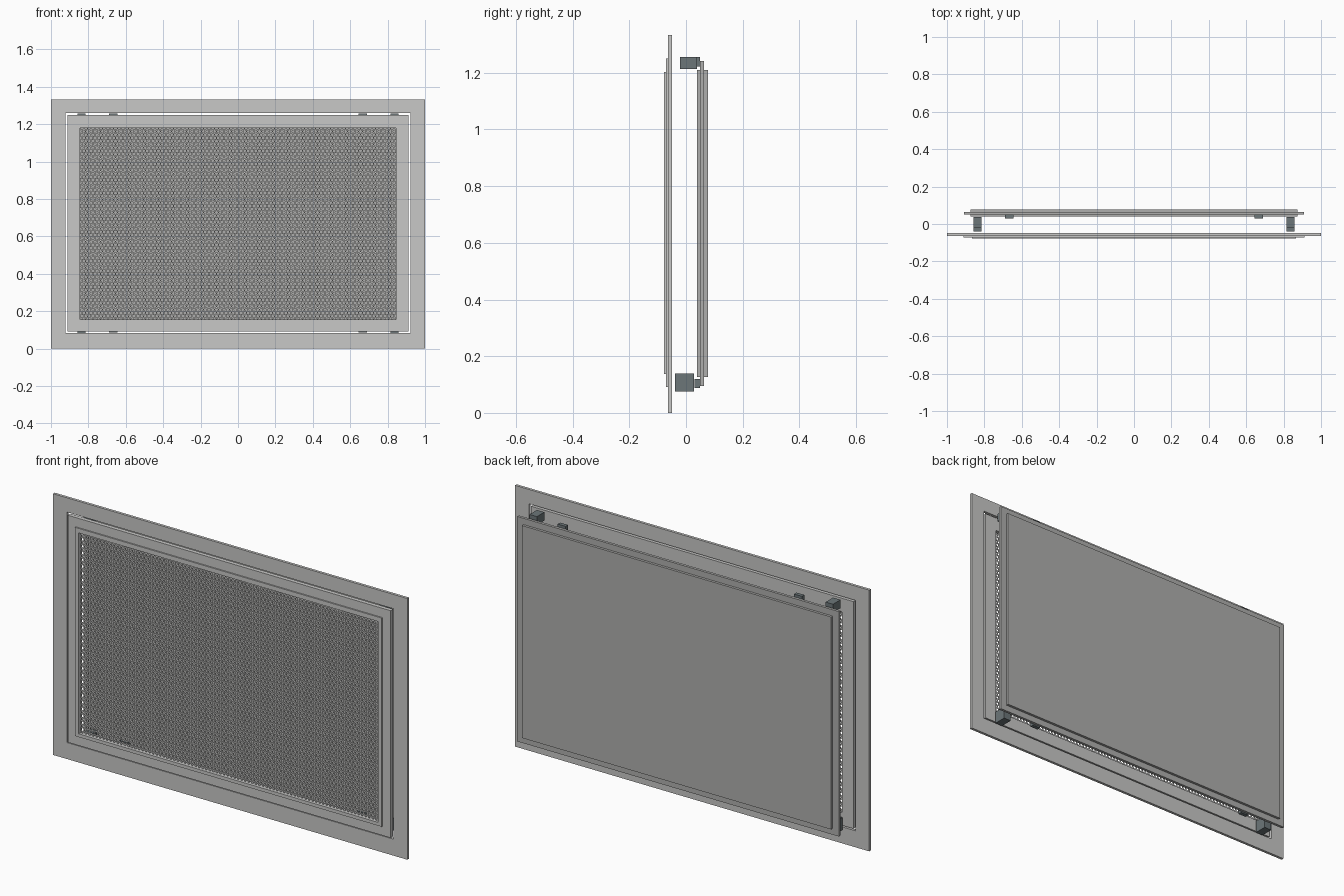
import bpy, bmesh, math

if "Cube" in bpy.data.objects:
    bpy.data.objects.remove(bpy.data.objects["Cube"])


def material(name, rgb):
    m = bpy.data.materials.new(name)
    m.diffuse_color = (*rgb, 1)
    m.use_nodes = True
    m.node_tree.nodes["Principled BSDF"].inputs["Base Color"].default_value = m.diffuse_color
    return m


FRAME = material("light grey metal", (0.58, 0.58, 0.57))
PANEL = material("mid grey panel", (0.43, 0.43, 0.42))
DARK = material("slate block", (0.15, 0.18, 0.19))


def finish(name, bm, mat):
    bmesh.ops.recalc_face_normals(bm, faces=bm.faces)
    me = bpy.data.meshes.new(name)
    bm.to_mesh(me)
    bm.free()
    me.materials.append(mat)
    ob = bpy.data.objects.new(name, me)
    bpy.context.collection.objects.link(ob)
    return ob


def box(name, x0, x1, y0, y1, z0, z1, mat):
    bm = bmesh.new()
    bmesh.ops.create_cube(bm, size=1)
    for v in bm.verts:
        v.co = (x1 if v.co.x > 0 else x0,
                y1 if v.co.y > 0 else y0,
                z1 if v.co.z > 0 else z0)
    return finish(name, bm, mat)


def ring(name, outer, inner, y0, y1, mat):
    """Rectangular frame; outer and inner are (half width, bottom, top)."""
    bm = bmesh.new()

    def loop(rect, y):
        w, b, t = rect
        return [bm.verts.new((x, y, z)) for x, z in
                ((-w, b), (w, b), (w, t), (-w, t))]

    loops = [loop(outer, y0), loop(outer, y1), loop(inner, y1), loop(inner, y0)]
    for a, b in zip(loops, loops[1:] + loops[:1]):
        for i in range(4):
            j = (i + 1) % 4
            bm.faces.new((a[i], a[j], b[j], b[i]))
    return finish(name, bm, mat)


# Wall frame, grille door frame and its raised lip
opening = (0.845, 0.155, 1.18)
ring("wall_frame", (1.0, 0.0, 1.333), (0.922, 0.084, 1.26), -0.063, -0.049, FRAME)
ring("door_frame", (0.911, 0.091, 1.25), opening, -0.071, -0.05, FRAME)
ring("door_lip", (0.866, 0.138, 1.203), opening, -0.078, -0.07, FRAME)

# Perforated sheet: staggered six-sided holes
pitch = 0.02
row_step = pitch * math.sqrt(3) / 2
bm = bmesh.new()
rows, cols = 60, 85
for r in range(rows):
    z = 0.6675 + (r - (rows - 1) / 2) * row_step
    for c in range(cols):
        x = (c - (cols - 1) / 2) * pitch + (0.25 if r % 2 else -0.25) * pitch
        rim, hole = [], []
        for k in range(6):
            a = math.radians(30 + 60 * k)
            for pts, rad in ((rim, pitch / math.sqrt(3)), (hole, 0.0078)):
                pts.append(bm.verts.new((x + rad * math.cos(a), -0.062,
                                         z + rad * math.sin(a))))
        for k in range(6):
            n = (k + 1) % 6
            bm.faces.new((rim[k], rim[n], hole[n], hole[k]))
bmesh.ops.remove_doubles(bm, verts=bm.verts, dist=0.0005)
sheet = finish("perforated_sheet", bm, FRAME)
solid = sheet.modifiers.new("thickness", "SOLIDIFY")
solid.thickness = 0.004
solid.offset = 0

# Back panel: thick core with a wider flange around the middle
box("back_panel_core", -0.873, 0.873, 0.039, 0.077, 0.126, 1.21, PANEL)
ring("back_panel_flange", (0.908, 0.094, 1.242), (0.87, 0.13, 1.206), 0.05, 0.064, PANEL)

# Corner spacer blocks and small tabs, mirrored left and right
for side, s in (("left", -1), ("right", 1)):
    bx = sorted((s * 0.815, s * 0.857))
    tx = sorted((s * 0.645, s * 0.69))
    box(f"{side}_top_block", *bx, -0.022, 0.038, 1.213, 1.256, DARK)
    box(f"{side}_bottom_block", *bx, -0.039, 0.028, 0.075, 0.139, DARK)
    box(f"{side}_top_tab", *tx, 0.03, 0.05, 1.222, 1.256, DARK)
    box(f"{side}_bottom_tab", *tx, 0.03, 0.05, 0.087, 0.12, DARK)
